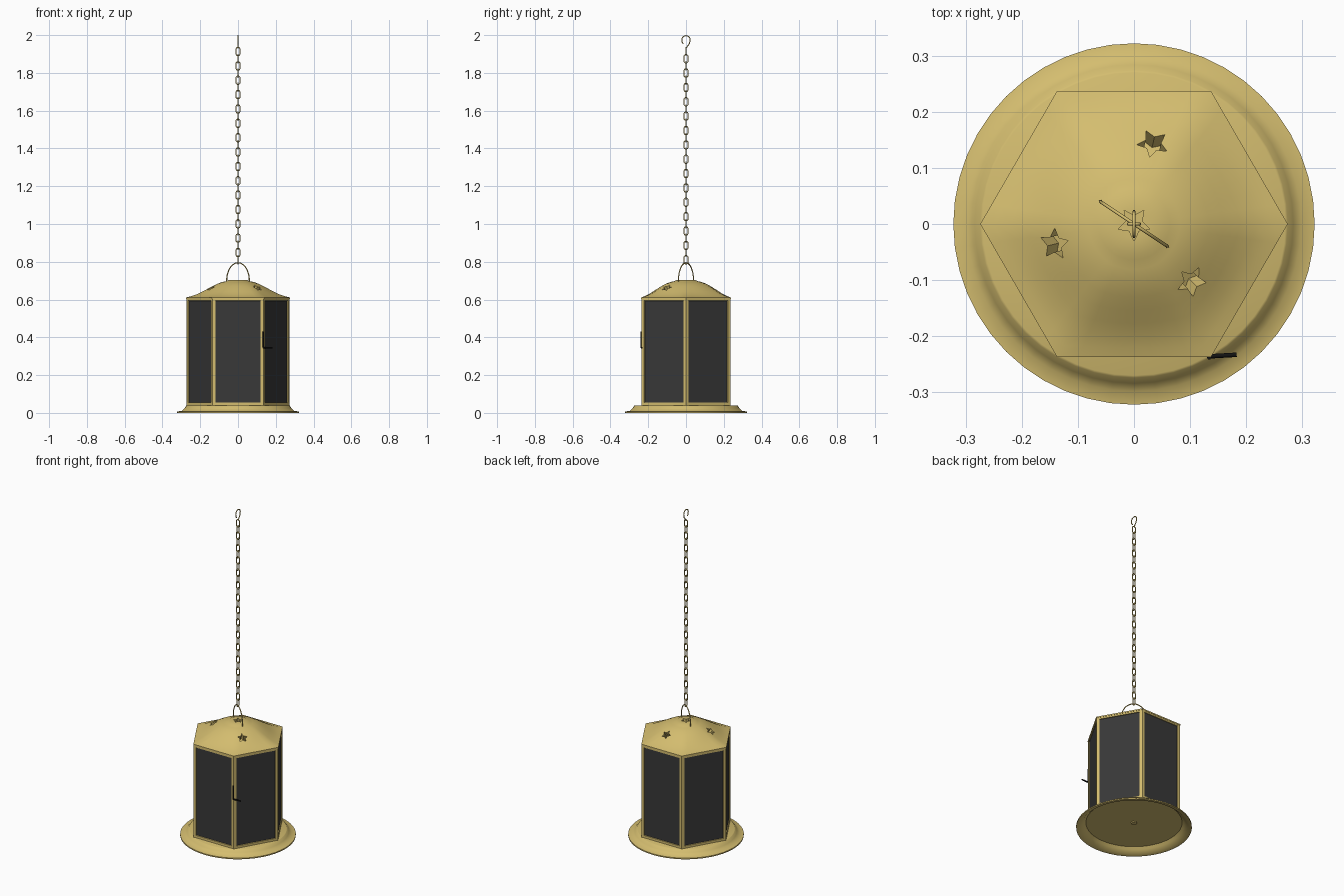
import bpy, bmesh
from math import pi, cos, sin, radians
from mathutils import Vector, Matrix

cube = bpy.data.objects.get("Cube")
if cube:
    bpy.data.objects.remove(cube, do_unlink=True)


def material(name, colour):
    m = bpy.data.materials.new(name)
    m.use_nodes = True
    m.diffuse_color = (*colour, 1)
    m.node_tree.nodes["Principled BSDF"].inputs["Base Color"].default_value = (*colour, 1)
    return m


gold = material("gold metal", (0.66, 0.51, 0.16))
glass = material("dark glass", (0.04, 0.04, 0.04))
black = material("black metal", (0.006, 0.006, 0.006))


def add(name, data, *mats):
    ob = bpy.data.objects.new(name, data)
    bpy.context.collection.objects.link(ob)
    for m in mats:
        data.materials.append(m)
    return ob


def from_bmesh(name, bm, *mats):
    bmesh.ops.recalc_face_normals(bm, faces=bm.faces)
    me = bpy.data.meshes.new(name)
    bm.to_mesh(me)
    bm.free()
    return add(name, me, *mats)


def smooth(ob, angle=35):
    bpy.ops.object.select_all(action="DESELECT")
    ob.select_set(True)
    bpy.context.view_layer.objects.active = ob
    bpy.ops.object.shade_smooth_by_angle(angle=radians(angle))


def loft(rings):
    """Skin a list of closed rings and cap both ends."""
    bm = bmesh.new()
    loops = [[bm.verts.new(p) for p in ring] for ring in rings]
    for a, b in zip(loops, loops[1:]):
        for i in range(len(a)):
            j = (i + 1) % len(a)
            bm.faces.new((a[i], a[j], b[j], b[i]))
    bm.faces.new(loops[0])
    bm.faces.new(loops[-1])
    return bm


def wire(name, paths, radius, cyclic=False, mat=gold):
    cu = bpy.data.curves.new(name, "CURVE")
    cu.dimensions = "3D"
    cu.bevel_depth = radius
    cu.bevel_resolution = 1
    cu.use_fill_caps = True
    for path in paths:
        sp = cu.splines.new("POLY")
        sp.points.add(len(path) - 1)
        for p, co in zip(sp.points, path):
            p.co = (*co, 1)
        sp.use_cyclic_u = cyclic
    return add(name, cu, mat)


SIDES = 48
ANGLES = [2 * pi * i / SIDES for i in range(SIDES)]
HEX_R = 0.272

# Base: thin flared dish, hollow underneath
profile = [(0.27, 0.04), (0.274, 0.038), (0.284, 0.024), (0.298, 0.011), (0.322, 0.007),
           (0.322, 0.0), (0.298, 0.004), (0.28, 0.02), (0.268, 0.032)]
base = from_bmesh("base_dish", loft([[(r * cos(a), r * sin(a), z) for a in ANGLES]
                                     for r, z in profile]), gold)
smooth(base)

# Bolt under the base
bm = bmesh.new()
bmesh.ops.create_cone(bm, cap_ends=True, segments=6, radius1=0.018, radius2=0.018, depth=0.008,
                      matrix=Matrix.Translation((0, 0, 0.03)))
from_bmesh("base_bolt", bm, gold)

# Body: six-sided frame with recessed glass panes
bm = loft([[(HEX_R * cos(k * pi / 3), HEX_R * sin(k * pi / 3), z) for k in range(6)]
           for z in (0.038, 0.61)])
bmesh.ops.recalc_face_normals(bm, faces=bm.faces)
walls = [f for f in bm.faces if abs(f.normal.z) < 0.5]
bmesh.ops.inset_individual(bm, faces=walls, thickness=0.023)
bmesh.ops.inset_individual(bm, faces=walls, thickness=0.001, depth=-0.005)
for f in walls:
    f.material_index = 1
from_bmesh("lantern_body", bm, gold, glass)


# Roof: bell-shaped dome that blends into the hexagonal eave
def roof_ring(t, z):
    ring = []
    for a in ANGLES:
        hexagon = 0.274 * cos(pi / 6) / cos((a % (pi / 3)) - pi / 6)
        r = t * (0.255 * (1 - t * t) + hexagon * t * t)
        ring.append((r * cos(a), r * sin(a), z))
    return ring


roof_profile = [(1, 0.603), (1, 0.611), (0.92, 0.617), (0.82, 0.627), (0.72, 0.641), (0.62, 0.656),
                (0.52, 0.671), (0.42, 0.684), (0.32, 0.693), (0.25, 0.697), (0.21, 0.702),
                (0.1, 0.704), (0.03, 0.704)]
roof = from_bmesh("roof", loft([roof_ring(t, z) for t, z in roof_profile]), gold)


# Star-shaped vents cut square to the roof slope
def star_cutter(x, y, tilt, size):
    heading = Vector((x, y, 0)).normalized() if tilt else Vector((0, 0, 0))
    z = 0.655 if tilt else 0.704
    normal = (heading * sin(tilt) + Vector((0, 0, cos(tilt)))).normalized()
    place = Matrix.Translation((x, y, z)) @ normal.to_track_quat("Z", "Y").to_matrix().to_4x4()
    outline = [(size * (0.5 if i % 2 else 1), pi / 2 + i * pi / 5) for i in range(10)]
    rings = [[place @ Vector((r * cos(a), r * sin(a), h)) for r, a in outline]
             for h in (-0.033, 0.04)]
    cutter = from_bmesh("vent_cutter", loft(rings))
    cutter.hide_render = True
    return cutter


cutters = [star_cutter(x, y, tilt, size) for x, y, tilt, size in
           ((0.033, 0.14, 0.52, 0.029), (-0.138, -0.035, 0.52, 0.029),
            (0.1, -0.1, 0.52, 0.029), (0, 0, 0, 0.03))]
for c in cutters:
    mod = roof.modifiers.new("vent", "BOOLEAN")
    mod.operation = "DIFFERENCE"
    mod.solver = "EXACT"
    mod.object = c
bpy.context.view_layer.update()
cut = bpy.data.meshes.new_from_object(roof.evaluated_get(bpy.context.evaluated_depsgraph_get()))
roof.modifiers.clear()
roof.data = cut
for c in cutters:
    bpy.data.objects.remove(c, do_unlink=True)
smooth(roof, 30)

# Wire bail across the roof, turned to the diagonal
bail = [(0.06 * cos(a), -0.04 * cos(a), 0.70 + 0.095 * sin(a))
        for a in (pi * i / 20 for i in range(21))]
bail = [(0.054, -0.036, 0.69)] + bail + [(-0.054, 0.036, 0.69)]
wire("carry_bail", [bail], 0.003)


# Chain of alternating oval links
def link(index):
    path = []
    for i in range(16):
        a = 2 * pi * (i + 0.5) / 16
        side = 0.0105 * cos(a)
        up = 0.0105 * sin(a) + (0.012 if sin(a) > 0 else -0.012)
        z = 0.811 + 0.038 * index + up
        path.append((side, 0, z) if index % 2 else (0, side, z))
    return path


wire("chain", [link(i) for i in range(30)], 0.003, cyclic=True)

# Open hook at the top of the chain
hook = [(0, 0, 1.93), (0, 0.008, 1.942), (0, 0.018, 1.955)]
hook += [(0, 0.022 * cos(a), 1.975 + 0.022 * sin(a)) for a in (pi * i / 12 for i in range(13))]
hook += [(0, -0.02, 1.962), (0, -0.014, 1.953)]
wire("hook", [hook], 0.003)

# Door latch on the front corner
wire("latch_bar", [[(0.134, -0.238, 0.345), (0.134, -0.238, 0.43)]], 0.004, mat=black)
wire("latch_handle", [[(0.132, -0.236, 0.345), (0.183, -0.233, 0.345)]], 0.004, mat=black)
